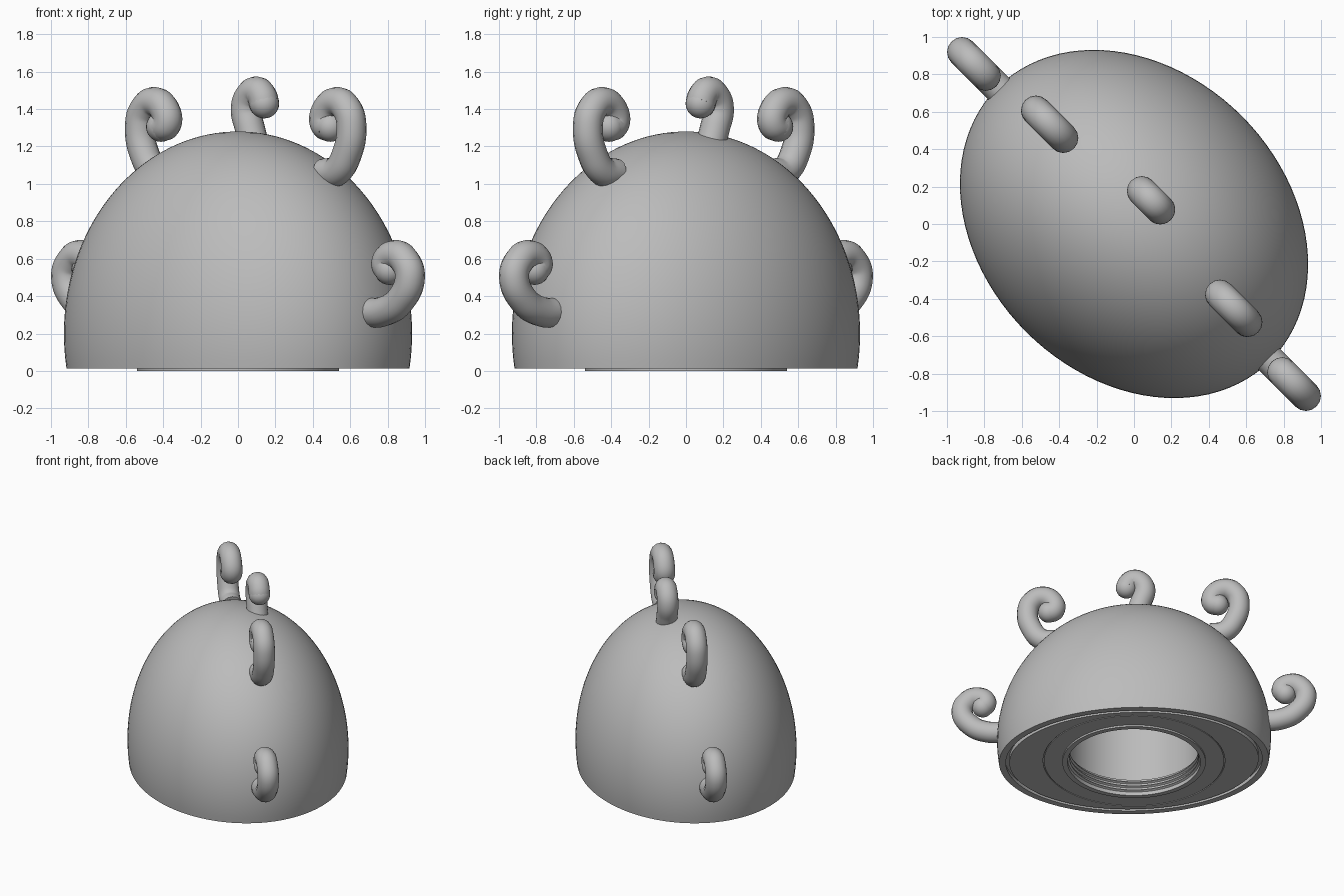
import bpy, bmesh, math
from mathutils import Matrix, Vector

cube = bpy.data.objects.get("Cube")
if cube:
    bpy.data.objects.remove(cube, do_unlink=True)

grey = bpy.data.materials.new("plain_grey")
grey.use_nodes = True
grey.diffuse_color = (0.5, 0.5, 0.5, 1)
grey.node_tree.nodes["Principled BSDF"].inputs["Base Color"].default_value = (0.5, 0.5, 0.5, 1)

SPIN = Matrix.Rotation(math.radians(-45), 4, "Z")   # long axis runs front-left to back-right
LONG, SHORT, TALL, MID = 1.033, 0.816, 1.08, 0.2    # dome ellipsoid
BASE = 0.014
SEGMENTS = 96


def finish(ob, angle):
    ob.data.materials.append(grey)
    bpy.ops.object.select_all(action="DESELECT")
    ob.select_set(True)
    bpy.context.view_layer.objects.active = ob
    bpy.ops.object.shade_smooth_by_angle(angle=math.radians(angle))


def loft(name, rings):
    """Closed skin through elliptical rings (half length, half width, height)."""
    bm = bmesh.new()
    loops = []
    for a, b, z in rings:
        if a < 1e-4:
            loops.append([bm.verts.new((0, 0, z))] * SEGMENTS)
            continue
        turns = [math.tau * i / SEGMENTS for i in range(SEGMENTS)]
        loops.append([bm.verts.new(SPIN @ Vector((a * math.cos(t), b * math.sin(t), z))) for t in turns])
    for p, q in zip(loops, loops[1:] + loops[:1]):
        for i in range(SEGMENTS):
            j = (i + 1) % SEGMENTS
            corners = list(dict.fromkeys((p[i], p[j], q[j], q[i])))
            if len(corners) > 2:
                bm.faces.new(corners)
    bmesh.ops.recalc_face_normals(bm, faces=bm.faces)
    mesh = bpy.data.meshes.new(name)
    bm.to_mesh(mesh)
    bm.free()
    ob = bpy.data.objects.new(name, mesh)
    bpy.context.collection.objects.link(ob)
    finish(ob, 35)


def dome_rings(inset, steps=40):
    """Rings of the dome from the top down to the flat base."""
    tall = TALL - inset
    low = math.asin((BASE - MID) / tall)
    rings = []
    for i in range(steps + 1):
        t = math.pi / 2 + (low - math.pi / 2) * i / steps
        c = math.cos(t)
        rings.append(((LONG - inset) * c, (SHORT - inset) * c, MID + tall * math.sin(t)))
    return rings


def circle(r, z):
    return (r, r, z)


# Hollow dome shell
loft("dome_shell", dome_rings(0) + dome_rings(0.05)[::-1])

# Base plate with a seam, a raised lip, a ribbed round neck and a round pocket above it
neck = []
for k in range(3):
    z = 0.03 + 0.035 * k
    neck += [(r, r, z + dz) for r, dz in ((0.5, 0), (0.485, 0.008), (0.485, 0.014), (0.5, 0.022))]
loft("base_plate", [
    circle(0, 0.83), circle(0.54, 0.83), circle(0.54, 0.08),
    (0.99, 0.78, 0.08), (0.99, 0.78, 0.05), (0.94, 0.73, 0.05), (0.94, 0.73, BASE),
    circle(0.685, BASE), circle(0.685, 0.02), circle(0.678, 0.02), circle(0.678, BASE),
    circle(0.54, BASE), circle(0.54, 0), circle(0.5, 0),
    *neck, circle(0.5, 0.135), circle(0.51, 0.135), circle(0.51, 0.8), circle(0, 0.8)])


def tendril(name, path, side, offset, radius=0.08):
    """Curled tube with a round tip; path runs along the long axis and up."""
    pts = [SPIN @ Vector((side * u, offset, z)) for u, z in path]
    curve = bpy.data.curves.new(name, "CURVE")
    curve.dimensions = "3D"
    curve.bevel_depth = radius
    curve.bevel_resolution = 6
    curve.resolution_u = 8
    curve.use_fill_caps = True
    spline = curve.splines.new("BEZIER")
    spline.bezier_points.add(len(pts) - 1)
    for bp, co in zip(spline.bezier_points, pts):
        bp.co = co
        bp.handle_left_type = bp.handle_right_type = "AUTO"
    tube = bpy.data.objects.new(name, curve)
    bpy.context.collection.objects.link(tube)
    bpy.ops.object.select_all(action="DESELECT")
    tube.select_set(True)
    bpy.context.view_layer.objects.active = tube
    bpy.ops.object.convert(target="MESH")
    finish(bpy.context.object, 50)
    bpy.ops.mesh.primitive_uv_sphere_add(segments=24, ring_count=14, radius=radius, location=pts[-1])
    tip = bpy.context.object
    tip.name = name + "_tip"
    finish(tip, 50)


# Five curled tendrils: mirrored low and high pairs, and one on the crown
low_path = [(0.97, 0.31), (1.11, 0.32), (1.23, 0.38), (1.3, 0.5), (1.265, 0.585),
            (1.19, 0.62), (1.12, 0.575), (1.145, 0.54)]
high_path = [(0.59, 1.055), (0.69, 1.07), (0.765, 1.16), (0.8, 1.3), (0.77, 1.395),
             (0.69, 1.438), (0.605, 1.385), (0.6, 1.32), (0.64, 1.305)]
crown_path = [(-0.02, 1.18), (-0.065, 1.3), (-0.095, 1.4), (-0.065, 1.47), (-0.01, 1.494),
              (0.03, 1.465), (0.044, 1.43)]
for side, word in ((1, "front"), (-1, "back")):
    tendril(word + "_low_tendril", low_path, side, 0)
    tendril(word + "_high_tendril", high_path, side, 0.058)
tendril("crown_tendril", crown_path, 1, 0.154)
